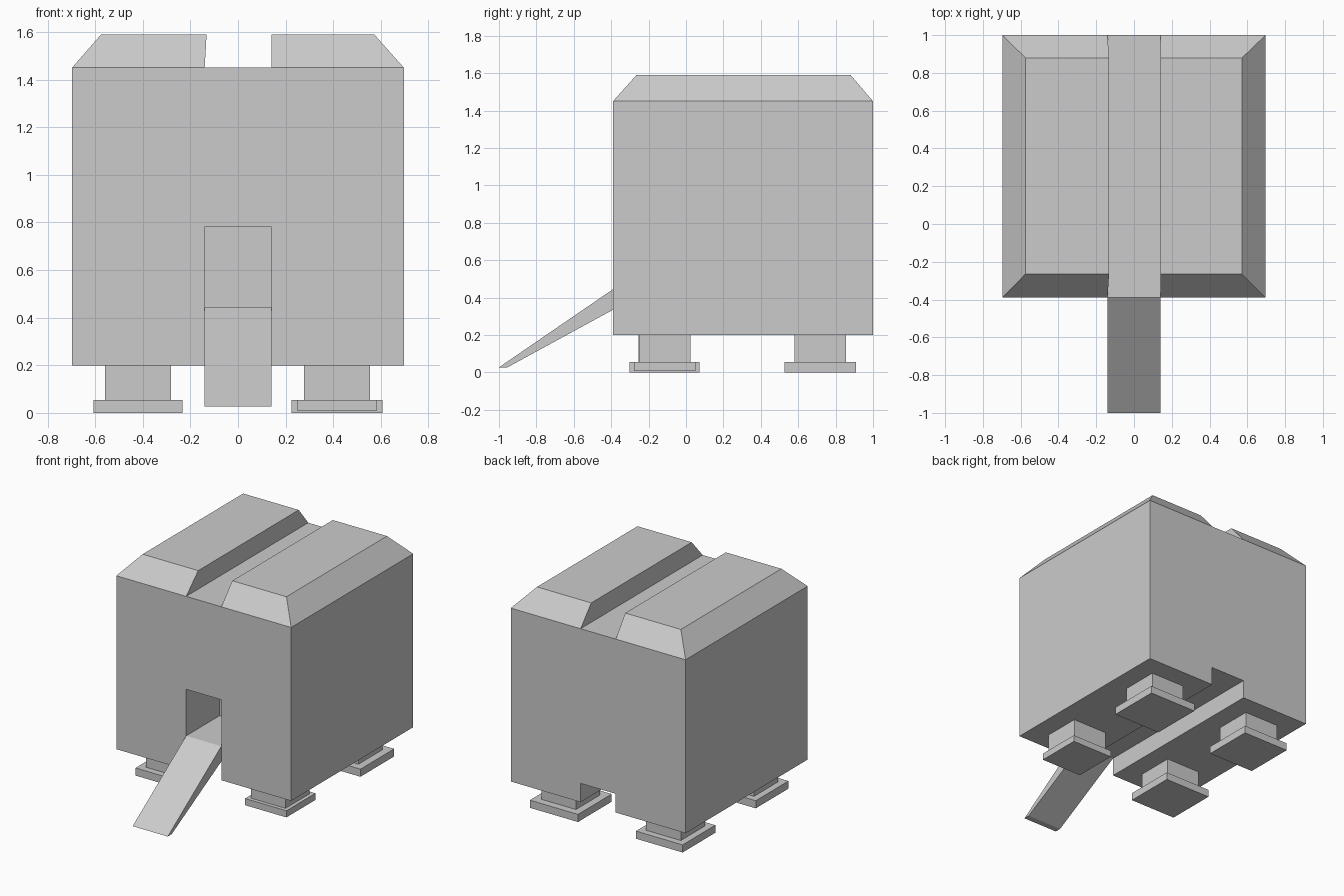
import bpy, bmesh

if "Cube" in bpy.data.objects:
    bpy.data.objects.remove(bpy.data.objects["Cube"])


def prism(name, bottom, top, z0, z1):
    """Solid between two rectangles (x0, x1, y0, y1) at heights z0 and z1."""
    bm = bmesh.new()
    rings = []
    for (x0, x1, y0, y1), z in ((bottom, z0), (top, z1)):
        rings.append([bm.verts.new((x, y, z)) for x, y in
                      ((x0, y0), (x1, y0), (x1, y1), (x0, y1))])
    low, high = rings
    bm.faces.new(low[::-1])
    bm.faces.new(high)
    for i in range(4):
        j = (i + 1) % 4
        bm.faces.new((low[i], low[j], high[j], high[i]))
    return finish(name, bm)


def box(name, rect, z0, z1):
    return prism(name, rect, rect, z0, z1)


def finish(name, bm):
    bmesh.ops.recalc_face_normals(bm, faces=bm.faces)
    mesh = bpy.data.meshes.new(name)
    bm.to_mesh(mesh)
    bm.free()
    obj = bpy.data.objects.new(name, mesh)
    bpy.context.collection.objects.link(obj)
    return obj


def cut(target, cutter):
    mod = target.modifiers.new(cutter.name, 'BOOLEAN')
    mod.operation = 'DIFFERENCE'
    mod.solver = 'EXACT'
    mod.object = cutter
    cutter.hide_render = True
    cutter.display_type = 'WIRE'


# Main body with a doorway recess and a full-length groove underneath
body = box("body", (-0.697, 0.697, -0.39, 1.0), 0.2, 1.45)
cut(body, box("doorway_cutter", (-0.14, 0.14, -0.6, -0.01), 0.445, 0.78))
cut(body, box("groove_cutter", (-0.14, 0.14, -0.6, 1.2), 0.1, 0.335))

# Two chamfered roof blocks with a channel between them
prism("roof_left", (-0.697, -0.14, -0.39, 1.0),
      (-0.575, -0.132, -0.265, 0.88), 1.45, 1.59)
prism("roof_right", (0.14, 0.697, -0.39, 1.0),
      (0.572, 0.14, -0.265, 0.88)[1::-1] + (-0.265, 0.88), 1.45, 1.59)

# Entry ramp: side profile extruded across x
profile = [(-0.39, 0.445), (-1.0, 0.027), (-0.955, 0.027), (-0.39, 0.335)]
bm = bmesh.new()
face = bm.faces.new([bm.verts.new((-0.14, y, z)) for y, z in profile])
ext = bmesh.ops.extrude_face_region(bm, geom=[face], use_keep_orig=True)
bmesh.ops.translate(bm, vec=(0.28, 0, 0),
                    verts=[g for g in ext["geom"] if isinstance(g, bmesh.types.BMVert)])
finish("ramp", bm)

# Four legs with foot pads; the front right pad is slightly smaller
for name, cx, cy, half, z0 in (("front_left", -0.42, -0.115, 0.186, 0.0),
                               ("front_right", 0.416, -0.113, 0.165, 0.007),
                               ("back_left", -0.42, 0.718, 0.186, 0.0),
                               ("back_right", 0.416, 0.718, 0.192, 0.0)):
    leg = 0.138
    box(name + "_leg", (cx - leg, cx + leg, cy - leg, cy + leg), 0.055, 0.2)
    box(name + "_pad", (cx - half, cx + half, cy - half, cy + half), z0, 0.055)
